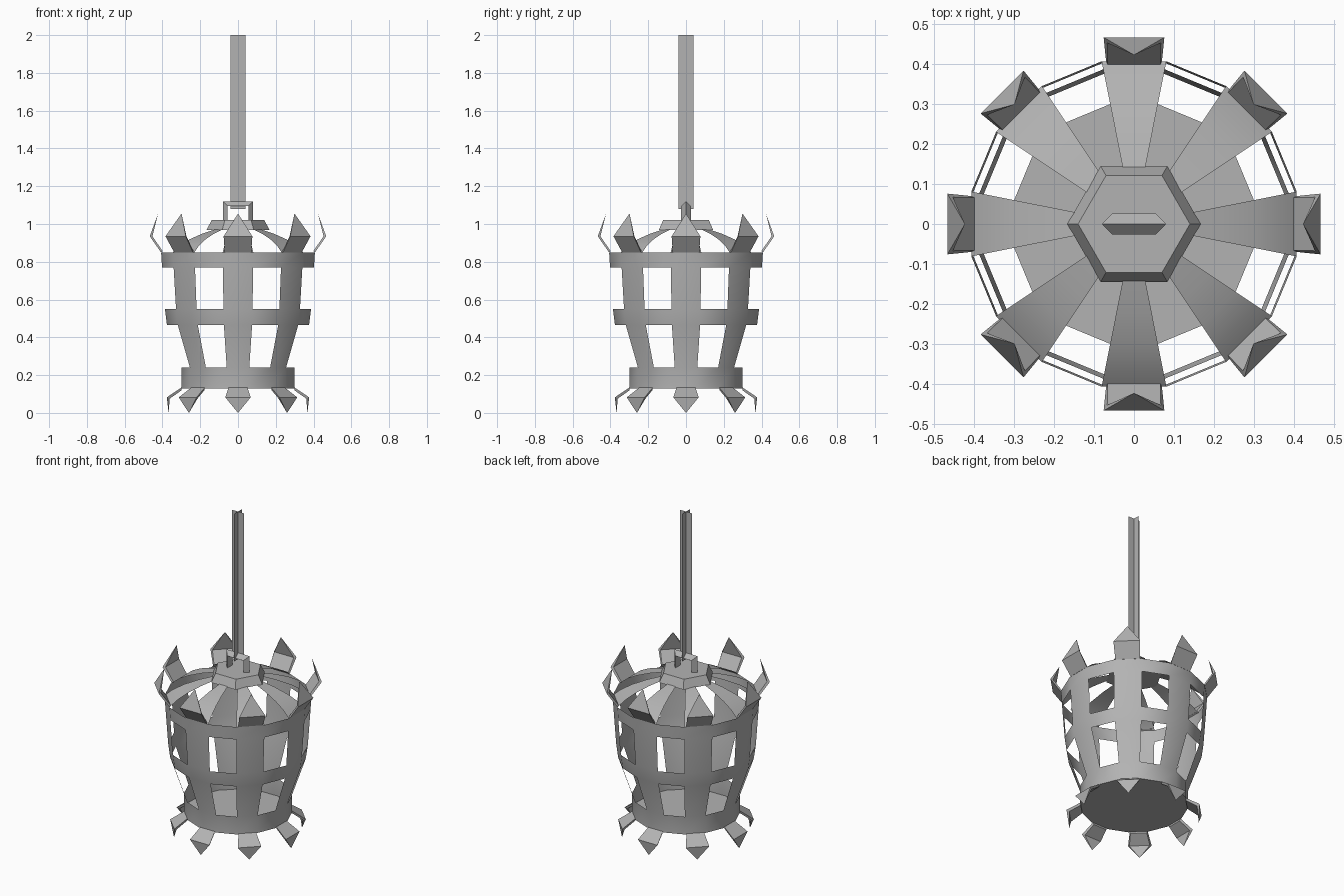
import bpy, bmesh, math
from mathutils import Matrix

cube = bpy.data.objects.get("Cube")
if cube:
    bpy.data.objects.remove(cube, do_unlink=True)

# One iron grey for the whole cage
iron = bpy.data.materials.new("iron_grey")
iron.use_nodes = True
colour = (0.45, 0.45, 0.45, 1)
iron.diffuse_color = colour
iron.node_tree.nodes["Principled BSDF"].inputs["Base Color"].default_value = colour

SIDES = 16
STEP = 2 * math.pi / SIDES
CORNER = 1 / math.cos(STEP / 2)


def finish(name, bm, smooth=False, solid=True):
    if solid:
        bmesh.ops.recalc_face_normals(bm, faces=bm.faces)
    mesh = bpy.data.meshes.new(name)
    bm.to_mesh(mesh)
    bm.free()
    mesh.materials.append(iron)
    obj = bpy.data.objects.new(name, mesh)
    bpy.context.collection.objects.link(obj)
    if smooth:
        bpy.ops.object.select_all(action="DESELECT")
        obj.select_set(True)
        bpy.context.view_layer.objects.active = obj
        bpy.ops.object.shade_smooth_by_angle(angle=math.radians(30))
    return obj


def ring(bm, radius, z, sides, turn=0.0):
    return [bm.verts.new((radius * math.cos(turn + 2 * math.pi * k / sides),
                          radius * math.sin(turn + 2 * math.pi * k / sides), z))
            for k in range(sides)]


# Cage shell: full hoops, with open windows between every second strip
# (flat radius, height, whether the band above is a closed hoop)
profile = [(0.30, 0.13, True), (0.30, 0.24, False), (0.376, 0.465, True),
           (0.387, 0.55, False), (0.402, 0.77, True), (0.407, 0.85, False),
           (0.365, 0.885, False), (0.30, 0.92, False), (0.22, 0.95, False),
           (0.13, 0.975, False)]
bm = bmesh.new()
rows = [ring(bm, r * CORNER, z, SIDES, -STEP / 2) for r, z, _ in profile]
for (low, high), (_, _, hoop) in zip(zip(rows, rows[1:]), profile):
    for k in range(SIDES):
        if hoop or k % 2 == 0:
            n = (k + 1) % SIDES
            bm.faces.new((low[k], low[n], high[n], high[k]))
loose = [v for v in bm.verts if not v.link_faces]
bmesh.ops.delete(bm, geom=loose, context="VERTS")
finish("cage_shell", bm, smooth=True, solid=False)

# Floor plate
bm = bmesh.new()
bm.faces.new(ring(bm, 0.30 * CORNER, 0.13, SIDES, -STEP / 2))
finish("cage_floor", bm, solid=False)

# Hexagonal cap
bm = bmesh.new()
low, high = ring(bm, 0.167, 0.967, 6), ring(bm, 0.14, 1.02, 6)
bm.faces.new(low[::-1])
bm.faces.new(high)
for k in range(6):
    n = (k + 1) % 6
    bm.faces.new((low[k], low[n], high[n], high[k]))
finish("hexagonal_cap", bm)

# Hanging staple: triangular section with its ridge outward
bm = bmesh.new()
sections = []
for side, top in ((-1, False), (-1, True), (1, True), (1, False)):
    ridge = bm.verts.new((0.08 * side, 0, 1.12 if top else 1.015))
    inner = [bm.verts.new((0.055 * side, y, 1.095 if top else 1.015)) for y in (-0.026, 0.026)]
    sections.append([ridge] + inner)
for a, b in zip(sections, sections[1:]):
    for k in range(3):
        n = (k + 1) % 3
        bm.faces.new((a[k], a[n], b[n], b[k]))
bm.faces.new(sections[0])
bm.faces.new(sections[-1])
finish("hanging_staple", bm)

# Chain strip: two crossed flat sheets
bm = bmesh.new()
for dx, dy in ((0.04, 0), (0, 0.04)):
    bm.faces.new([bm.verts.new((s * dx, s * dy, z))
                  for s, z in ((-1, 1.08), (1, 1.08), (1, 2), (-1, 2))])
finish("hanging_chain", bm, solid=False)


def spike_ring(name, base, elbow, tip, inner_base, inner_elbow):
    """Bent pointed blades; each station is (half width, radius, height)."""
    bm = bmesh.new()
    for k in range(8):
        turn = Matrix.Rotation(k * math.pi / 4, 3, "Z")

        def pair(station):
            w, r, z = station
            return [bm.verts.new(turn @ Matrix.Identity(3) @ p) for p in
                    (Vec((r, -w, z)), Vec((r, w, z)))]

        a, b, c, d = (pair(s) for s in (base, elbow, inner_base, inner_elbow))
        t = bm.verts.new(turn @ Vec(tip))
        bm.faces.new((a[0], a[1], b[1], b[0]))
        bm.faces.new((b[0], b[1], t))
        bm.faces.new((c[1], c[0], d[0], d[1]))
        bm.faces.new((d[1], d[0], t))
        bm.faces.new((a[1], a[0], c[0], c[1]))
        for i in (0, 1):
            bm.faces.new((a[i], b[i], d[i], c[i]))
            bm.faces.new((b[i], t, d[i]))
    return finish(name, bm)


from mathutils import Vector as Vec

# Crown of upper spikes and lower claws
spike_ring("upper_spikes", (0.07, 0.408, 0.85), (0.076, 0.467, 0.935),
           (0.423, 0, 1.055), (0.066, 0.398, 0.855), (0.067, 0.453, 0.935))
spike_ring("lower_claws", (0.05, 0.298, 0.135), (0.067, 0.377, 0.082),
           (0.367, 0, 0.0), (0.046, 0.298, 0.12), (0.058, 0.362, 0.075))
